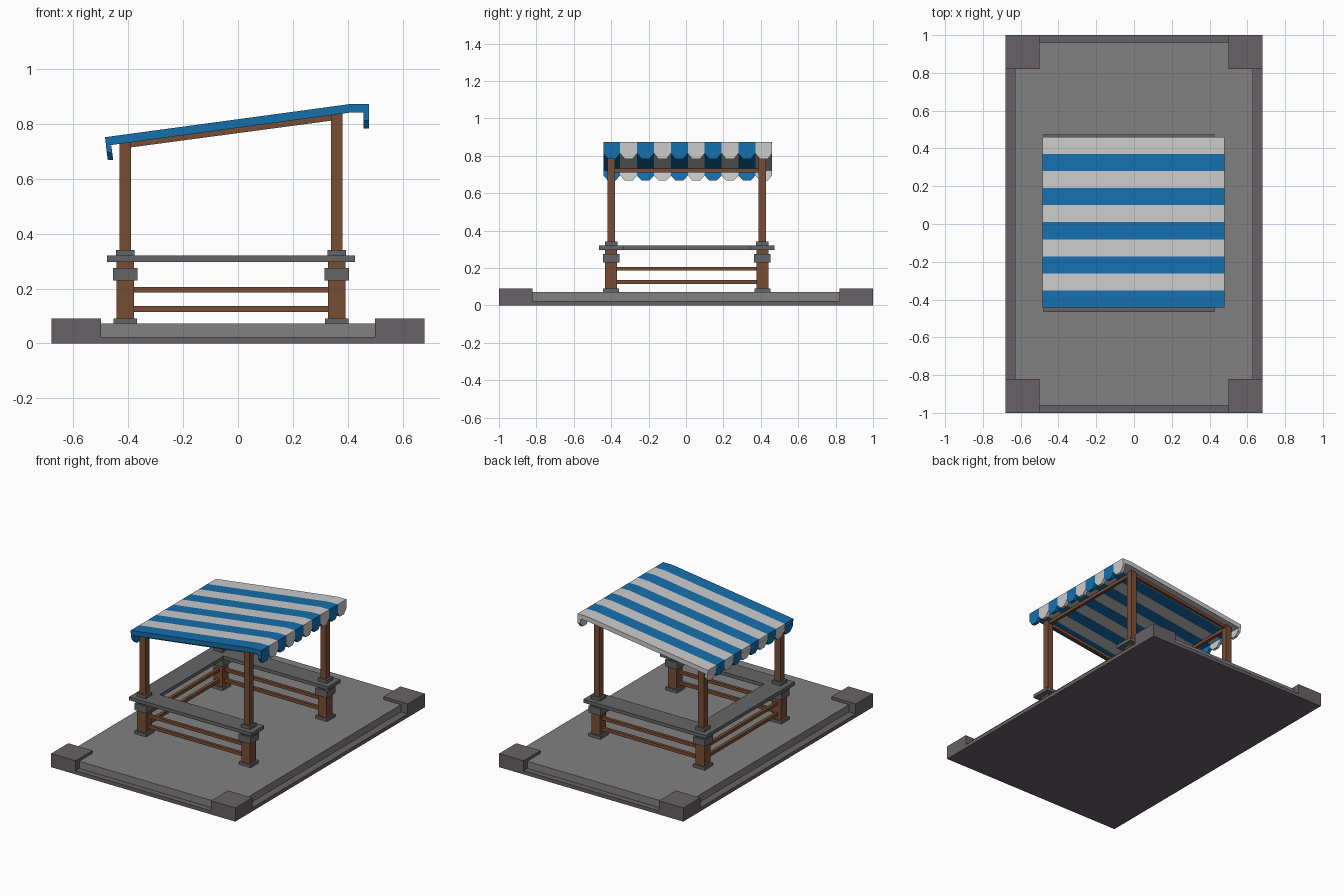
import bpy, bmesh
from mathutils import Vector

if "Cube" in bpy.data.objects:
    bpy.data.objects.remove(bpy.data.objects["Cube"])


def material(name, rgb):
    m = bpy.data.materials.new(name)
    m.diffuse_color = (*rgb, 1)
    m.use_nodes = True
    m.node_tree.nodes["Principled BSDF"].inputs["Base Color"].default_value = m.diffuse_color
    return m


WOOD = material("wood", (0.19, 0.075, 0.035))
BLUE = material("blue_cloth", (0.008, 0.16, 0.42))
WHITE = material("pale_cloth", (0.55, 0.55, 0.55))
STONE = material("stone", (0.22, 0.22, 0.225))
TRIM = material("trim_stone", (0.135, 0.12, 0.13))
METAL = material("plate_grey", (0.13, 0.13, 0.135))


def prism(name, pts, offset, mat):
    """Extrude a planar outline of 3D points along an offset vector."""
    bm = bmesh.new()
    face = bm.faces.new([bm.verts.new(p) for p in pts])
    ext = bmesh.ops.extrude_face_region(bm, geom=[face])
    moved = [g for g in ext["geom"] if isinstance(g, bmesh.types.BMVert)]
    bmesh.ops.translate(bm, verts=moved, vec=Vector(offset))
    bmesh.ops.recalc_face_normals(bm, faces=bm.faces)
    me = bpy.data.meshes.new(name)
    bm.to_mesh(me)
    bm.free()
    me.materials.append(mat)
    ob = bpy.data.objects.new(name, me)
    bpy.context.collection.objects.link(ob)
    return ob


def box(name, x, y, z, mat):
    pts = [(x[0], y[0], z[0]), (x[1], y[0], z[0]), (x[1], y[1], z[0]), (x[0], y[1], z[0])]
    return prism(name, pts, (0, 0, z[1] - z[0]), mat)


def around(c, half):
    return (c - half, c + half)


# Stone platform: ledge, raised slab and corner blocks
box("platform_ledge", (-0.68, 0.68), (-1, 1), (0, 0.024), TRIM)
box("platform_slab", (-0.63, 0.63), (-0.96, 0.96), (0.005, 0.072), STONE)
for sx in (-1, 1):
    for sy in (-1, 1):
        box("platform_corner", sorted((sx * 0.5, sx * 0.68)),
            sorted((sy * 0.82, sy)), (0, 0.091), TRIM)

# Posts with foot plates, collars and caps
XL, XR, YF, YB = -0.411, 0.36, -0.4, 0.408
for px, top in ((XL, 0.735), (XR, 0.838)):
    for py in (YF, YB):
        def part(name, half, z, mat):
            box(name, around(px, half), around(py, half), z, mat)
        part("foot_plate", 0.043, (0.07, 0.091), METAL)
        part("lower_post", 0.032, (0.08, 0.3), WOOD)
        part("post_collar", 0.044, (0.23, 0.275), METAL)
        part("post_cap", 0.033, (0.318, 0.341), METAL)
        part("upper_post", 0.021, (0.3, top), WOOD)

# Rails on front, back and left (the right side is open)
for z in ((0.115, 0.136), (0.186, 0.206)):
    for py in (YF, YB):
        box("side_rail", (XL, XR), around(py, 0.01), z, WOOD)
    box("left_rail", around(XL, 0.01), (YF, YB), z, WOOD)

# U-shaped counter
c = [(-0.478, -0.466), (0.427, -0.466), (0.427, -0.334), (-0.345, -0.334),
     (-0.345, 0.341), (0.427, 0.341), (0.427, 0.473), (-0.478, 0.473)]
prism("counter", [(x, y, 0.297) for x, y in c], (0, 0, 0.023), METAL)

# Beams under the canopy
for py in (YF, YB):
    prism("sloped_beam", [(-0.42, py - 0.01, 0.711), (0.36, py - 0.01, 0.815),
                          (0.36, py - 0.01, 0.836), (-0.42, py - 0.01, 0.732)],
          (0, 0.02, 0), WOOD)
box("left_beam", around(XL, 0.01), (YF, YB), (0.711, 0.731), WOOD)
box("right_beam", around(XR, 0.01), (YF, YB), (0.815, 0.835), WOOD)

# Striped canopy with scalloped flaps at the low and high ends
roof = [(-0.485, 0.752), (0.41, 0.873), (0.478, 0.873),
        (0.478, 0.842), (0.41, 0.842), (-0.481, 0.721)]
Y0, W = -0.442, 0.0903
FLAP = [(0, 0), (1, 0), (1, 0.5), (0.73, 1), (0.27, 1), (0, 0.5)]
for i in range(10):
    y, mat = Y0 + i * W, (BLUE, WHITE)[i % 2]
    prism("canopy_stripe", [(x, y, z) for x, z in roof], (0, W, 0), mat)
    prism("low_flap", [(-0.482 + 0.007 * v, y + u * W, 0.723 - 0.053 * v)
                       for u, v in FLAP], (0.02, 0, -0.002), mat)
    prism("high_flap", [(0.458, y + u * W, 0.843 - 0.06 * v)
                        for u, v in FLAP], (0.02, 0, 0), mat)
